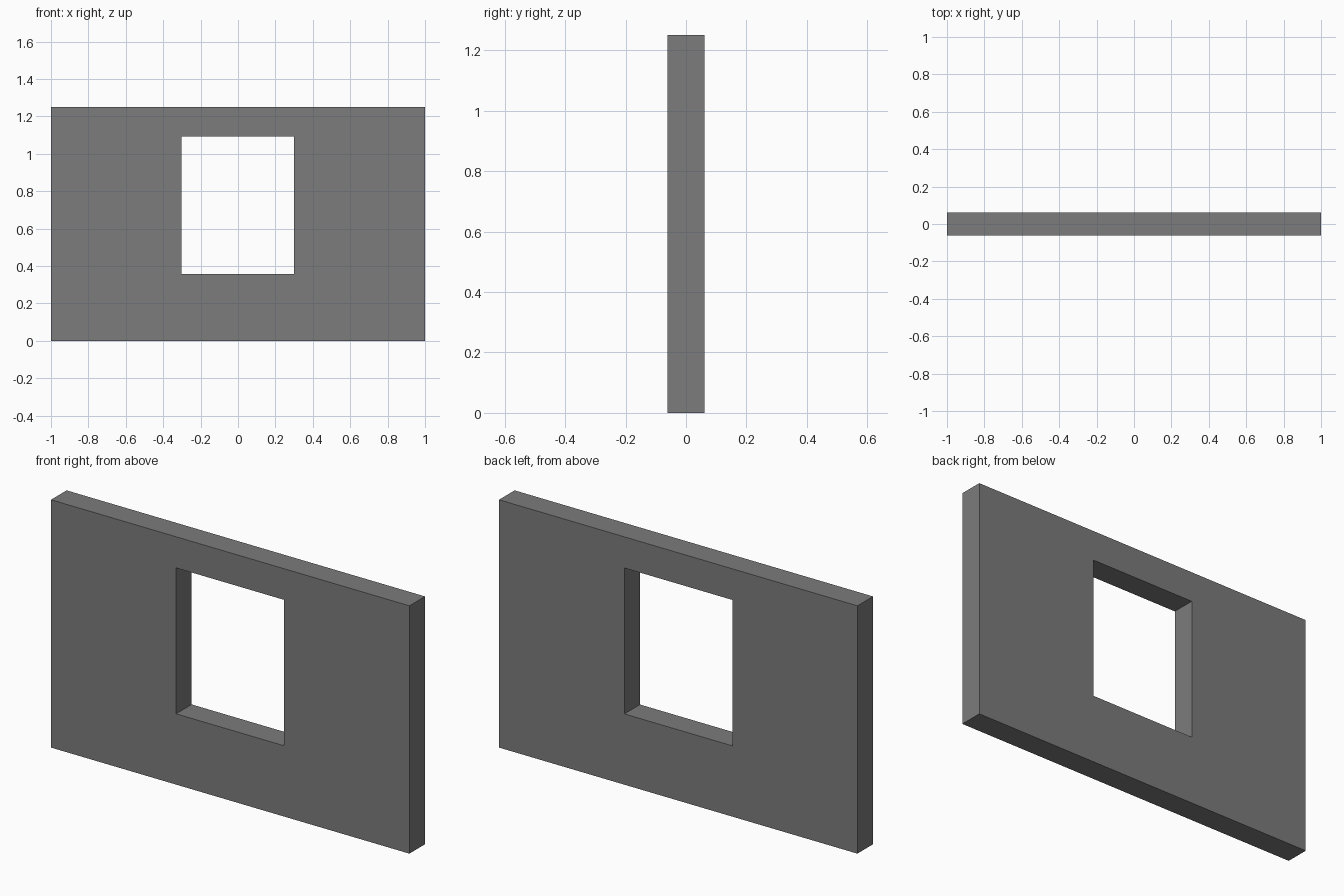
import bpy, bmesh

if "Cube" in bpy.data.objects:
    bpy.data.objects.remove(bpy.data.objects["Cube"])

HALF_DEPTH = 0.062
OUTER = (-1.0, 1.0, 0.0, 1.25)        # x min, x max, z min, z max
OPENING = (-0.302, 0.3, 0.357, 1.093)


def rect_loop(bm, rect, y):
    x0, x1, z0, z1 = rect
    return [bm.verts.new((x, y, z)) for x, z in ((x0, z0), (x1, z0), (x1, z1), (x0, z1))]


# wall panel with a window opening: four rectangles joined in a closed ring
bm = bmesh.new()
loops = [rect_loop(bm, OUTER, -HALF_DEPTH), rect_loop(bm, OPENING, -HALF_DEPTH),
         rect_loop(bm, OPENING, HALF_DEPTH), rect_loop(bm, OUTER, HALF_DEPTH)]
for k in range(4):
    a, b = loops[k], loops[(k + 1) % 4]
    for i in range(4):
        j = (i + 1) % 4
        bm.faces.new((a[i], a[j], b[j], b[i]))
bmesh.ops.recalc_face_normals(bm, faces=bm.faces)

mesh = bpy.data.meshes.new("window_wall")
bm.to_mesh(mesh)
bm.free()
wall = bpy.data.objects.new("window_wall", mesh)
bpy.context.collection.objects.link(wall)

# dark grey finish
grey = bpy.data.materials.new("dark_grey")
grey.diffuse_color = (0.2, 0.2, 0.2, 1.0)
grey.use_nodes = True
grey.node_tree.nodes["Principled BSDF"].inputs["Base Color"].default_value = grey.diffuse_color
mesh.materials.append(grey)
